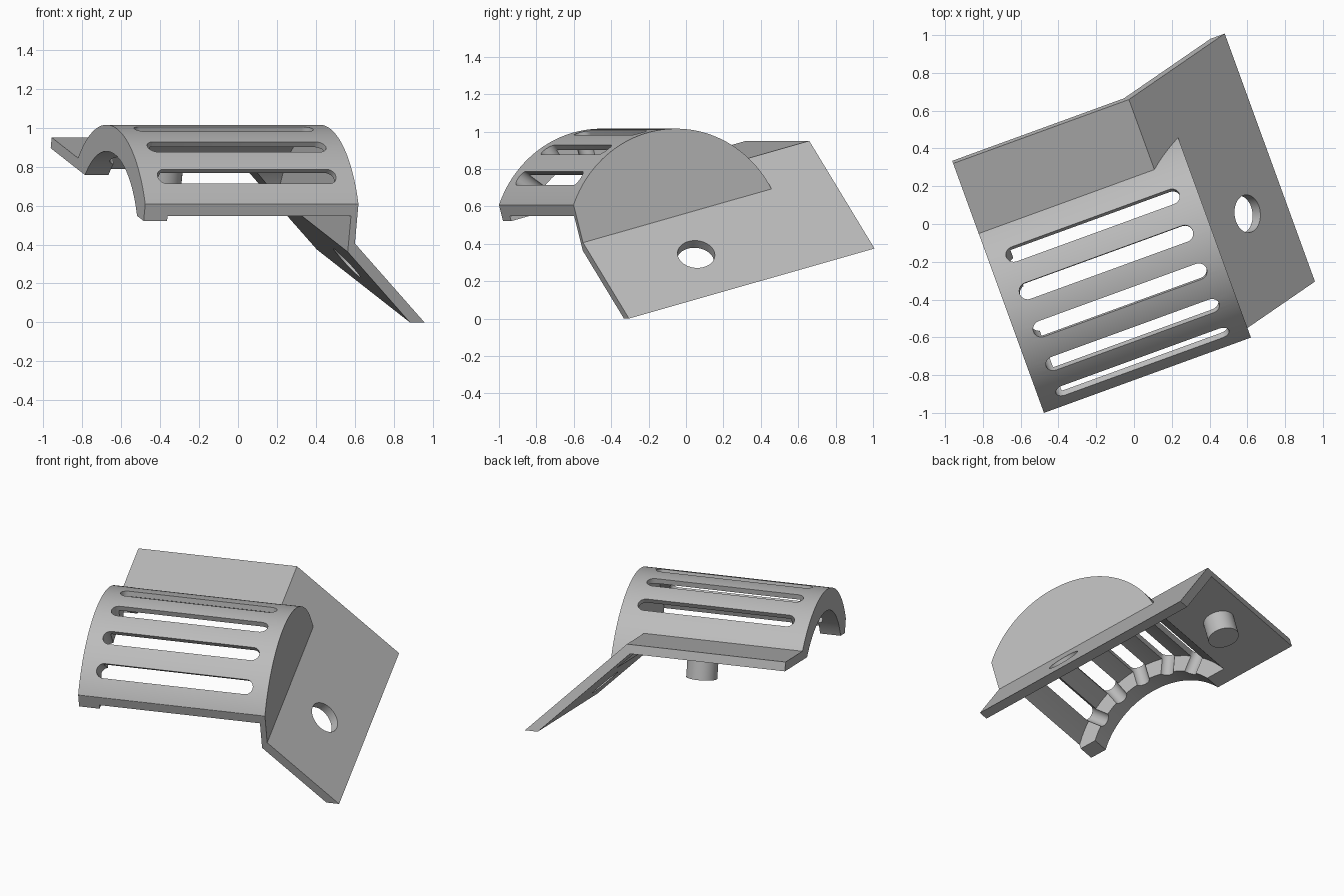
import bpy, bmesh
from math import sin, cos, pi, radians
from mathutils import Matrix, Vector

if "Cube" in bpy.data.objects:
    bpy.data.objects.remove(bpy.data.objects["Cube"])

# Local frame: x along the slots, y along the plate, z normal to the plate
PLACE = Matrix.Rotation(radians(20), 4, 'Z') @ Matrix.Rotation(radians(15), 4, 'X')
LEFT, CAP, FRONT, BACK = -0.79, 0.376, -0.593, 0.853
TOP, UNDER, FOOT = 0.755, 0.698, 0.159
CREASE, INNER_CREASE, SHEET = 0.2, 0.177, 0.08
AXIS_Y, AXIS_Z = -0.085, 0.432
HOOD_R, CAVITY_R, RIB_R = 0.62, 0.587, 0.484

grey = bpy.data.materials.new("plain grey")
grey.use_nodes = True
grey.diffuse_color = (0.5, 0.5, 0.5, 1)
grey.node_tree.nodes["Principled BSDF"].inputs["Base Color"].default_value = (0.5, 0.5, 0.5, 1)


def prism(name, outline, start, end, to_local):
    """Extrude a flat outline from start to end; to_local maps (a, b, depth) to x, y, z."""
    bm = bmesh.new()
    rings = [[bm.verts.new(to_local(a, b, d)) for a, b in outline] for d in (start, end)]
    for ring in rings:
        bm.faces.new(ring)
    for i in range(len(outline)):
        j = (i + 1) % len(outline)
        bm.faces.new((rings[0][i], rings[0][j], rings[1][j], rings[1][i]))
    bmesh.ops.recalc_face_normals(bm, faces=bm.faces)
    mesh = bpy.data.meshes.new(name)
    bm.to_mesh(mesh)
    bm.free()
    mesh.materials.append(grey)
    obj = bpy.data.objects.new(name, mesh)
    bpy.context.collection.objects.link(obj)
    return obj


def arc(radius, start, end, steps, ca=0, cb=0):
    return [(ca + radius * cos(start + (end - start) * i / steps),
             cb + radius * sin(start + (end - start) * i / steps)) for i in range(steps + 1)]


def circle(radius, ca=0, cb=0, steps=64):
    return arc(radius, 0, 2 * pi, steps, ca, cb)[:-1]


def along_plate(a, b, d):
    return Vector((a, d, b))


def along_hood(a, b, d):
    return Vector((d, a, b))


def combine(target, other, operation):
    mod = target.modifiers.new(operation, 'BOOLEAN')
    mod.operation = operation
    mod.solver = 'EXACT'
    mod.object = other
    bpy.context.view_layer.objects.active = target
    bpy.ops.object.modifier_apply(modifier=mod.name)
    bpy.data.objects.remove(other)


# Bent sheet: flat rear plate and sloping side flange
foot_x = CREASE + TOP - FOOT
bracket = prism("vented_bracket", [
    (LEFT, TOP), (CREASE, TOP), (foot_x, FOOT), (foot_x - SHEET, FOOT),
    (INNER_CREASE, UNDER), (LEFT, UNDER)], FRONT, BACK, along_plate)

# Round hood trimmed to the sheet underside and front edge
hood = prism("hood", circle(HOOD_R, AXIS_Y, AXIS_Z, 144), LEFT, CAP, along_hood)
trim = prism("hood_trim", [
    (LEFT - 0.1, UNDER), (INNER_CREASE, UNDER), (CAP + 0.1, UNDER - CAP - 0.1 + INNER_CREASE),
    (CAP + 0.1, 1.3), (LEFT - 0.1, 1.3)], FRONT, BACK, along_plate)
combine(hood, trim, 'INTERSECT')
combine(bracket, hood, 'UNION')

# Hollow inside, leaving a thick rib at the open end
for radius, start, end in ((CAVITY_R, -0.662, CAP - 0.035), (RIB_R, LEFT - 0.1, -0.6)):
    cavity = prism("cavity", circle(radius, AXIS_Y, AXIS_Z, 144), start, end, along_hood)
    combine(bracket, cavity, 'DIFFERENCE')

# Five radial slots with rounded ends
SLOT_R = 0.045
slot = (arc(SLOT_R, -pi / 2, pi / 2, 16, 0.235) + arc(SLOT_R, pi / 2, 3 * pi / 2, 16, -0.65))
for angle in (-40, -20, 0, 20, 40):
    turn = Matrix.Translation((0, AXIS_Y, AXIS_Z)) @ Matrix.Rotation(radians(angle), 4, 'X')
    cutter = prism("slot", slot, 0.42, 0.7, lambda a, b, d: turn @ Vector((a, b, d)))
    combine(bracket, cutter, 'DIFFERENCE')

# Round hole square to the flange
drill = Matrix.Translation((0.583, -0.06, CREASE + TOP - 0.583)) @ Matrix.Rotation(pi / 4, 4, 'Y')
hole = prism("hole", circle(0.1), -0.15, 0.1, lambda a, b, d: drill @ Vector((a, b, d)))
combine(bracket, hole, 'DIFFERENCE')

# Locating peg under the rear plate
peg = prism("locating_peg", circle(0.094, -0.23, 0.66), 0.565, UNDER + 0.01,
            lambda a, b, d: Vector((a, b, d)))

for obj in (bracket, peg):
    obj.data.transform(PLACE)
    bpy.ops.object.select_all(action='DESELECT')
    obj.select_set(True)
    bpy.context.view_layer.objects.active = obj
    bpy.ops.object.shade_smooth_by_angle(angle=radians(25))
